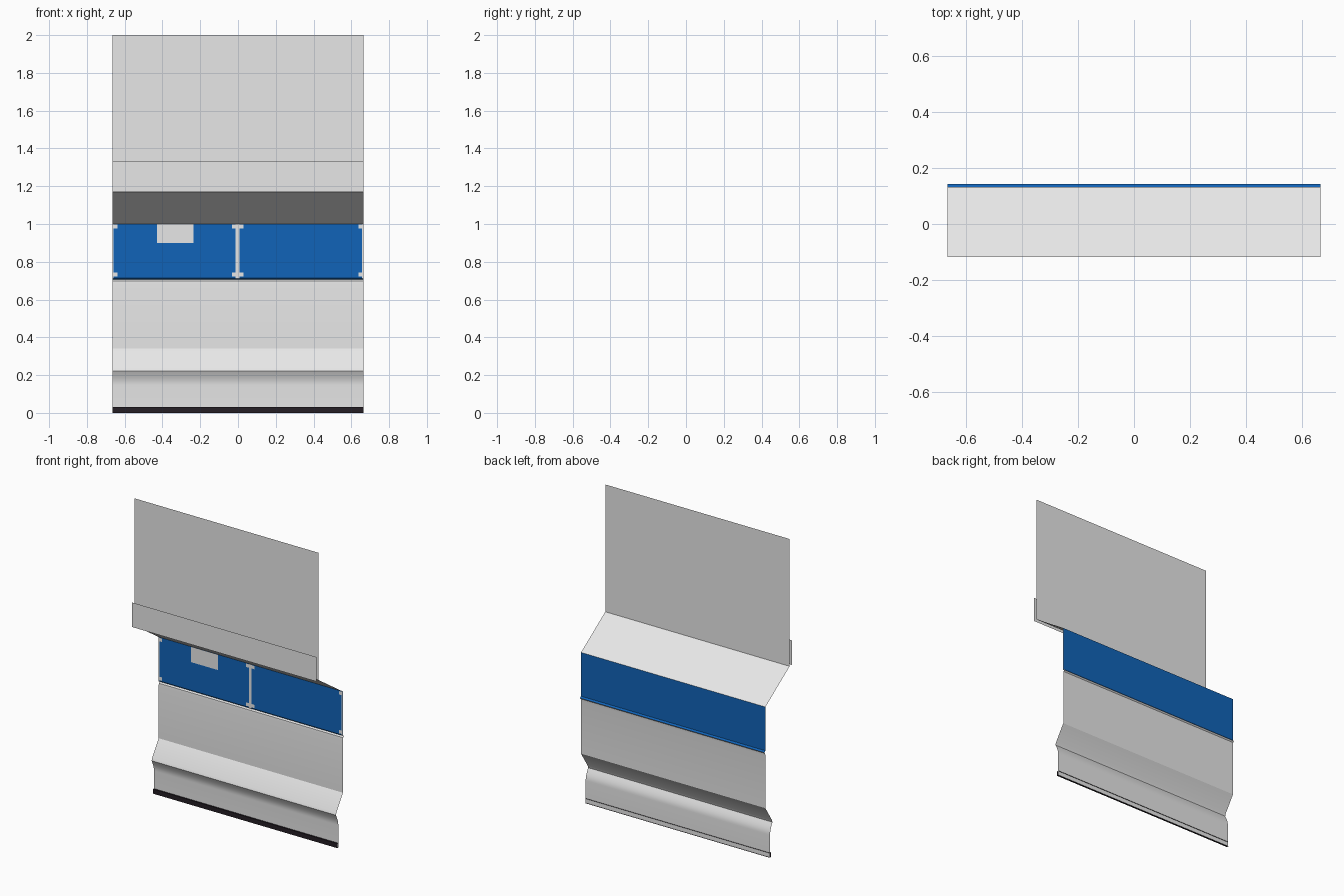
import bpy, math

if "Cube" in bpy.data.objects:
    bpy.data.objects.remove(bpy.data.objects["Cube"])

W = 0.665  # half width of the whole wall section

def material(name, rgb):
    m = bpy.data.materials.new(name)
    m.diffuse_color = (*rgb, 1)
    m.use_nodes = True
    m.node_tree.nodes["Principled BSDF"].inputs["Base Color"].default_value = m.diffuse_color
    return m

GREY = material("light grey", (0.8, 0.8, 0.8))
BLUE = material("blue", (0.0055, 0.127, 0.48))
BLACK = material("near black", (0.018, 0.013, 0.018))

def make(name, verts, faces, mat, smooth=False):
    me = bpy.data.meshes.new(name)
    me.from_pydata(verts, [], faces)
    me.materials.append(mat)
    ob = bpy.data.objects.new(name, me)
    bpy.context.collection.objects.link(ob)
    if smooth:
        bpy.context.view_layer.objects.active = ob
        ob.select_set(True)
        bpy.ops.object.shade_smooth_by_angle(angle=math.radians(25))
        ob.select_set(False)
    return ob

def sheet(name, profile, mat, smooth=False):
    """Thin sheet: a (y, z) profile, top to bottom, swept along x."""
    verts = [(x, y, z) for y, z in profile for x in (-W, W)]
    faces = [(2*i, 2*i + 2, 2*i + 3, 2*i + 1) for i in range(len(profile) - 1)]
    return make(name, verts, faces, mat, smooth)

def plates(name, rects, y, mat):
    """Flat front-facing plates from (x0, x1, z0, z1)."""
    verts, faces = [], []
    for x0, x1, z0, z1 in rects:
        n = len(verts)
        verts += [(x0, y, z0), (x1, y, z0), (x1, y, z1), (x0, y, z1)]
        faces.append((n, n + 1, n + 2, n + 3))
    return make(name, verts, faces, mat)

# upper panel and the sloping shelf below it
sheet("upper_panel", [(-0.118, 2.0), (-0.118, 1.17)], GREY)
sheet("sloping_shelf", [(-0.118, 1.17), (0.132, 1.0)], GREY)

# short strip standing in front of the upper panel
sheet("front_strip", [(-0.142, 1.33), (-0.142, 1.17)], GREY)

# blue band with a small ledge at its bottom edge
sheet("blue_band", [(0.132, 1.0), (0.132, 0.715), (0.142, 0.706)], BLUE)

# grey trim on the blue band: joints, corner marks and label
trim = [(-0.012, 0.008, 0.712, 1.0), (-W, -0.658, 0.712, 1.0),
        (0.657, W, 0.712, 1.0), (-0.43, -0.235, 0.9, 1.0)]
for z in (0.722, 0.975):
    for x0, x1 in ((-0.658, -0.638), (-0.032, -0.012), (0.008, 0.03), (0.638, 0.657)):
        trim.append((x0, x1, z, z + 0.022))
plates("band_trim", trim, 0.1295, GREY)

# lower panel: lip, flat wall, bulge and foot
lower = [(0.142, 0.706), (0.134, 0.698), (0.132, 0.68), (0.132, 0.34),
         (0.065, 0.238), (0.059, 0.221)]
for i in range(1, 7):  # concave curve under the bulge
    t = i / 6
    lower.append((0.059 + 0.025 * math.sin(t * math.pi / 2), 0.221 - 0.075 * t))
lower.append((0.084, 0.0))
sheet("lower_panel", lower, GREY, smooth=True)

# black channel along the bottom edge
sheet("bottom_channel", [(0.088, 0.03), (0.075, 0.03), (0.075, 0.0), (0.088, 0.0)], BLACK)
